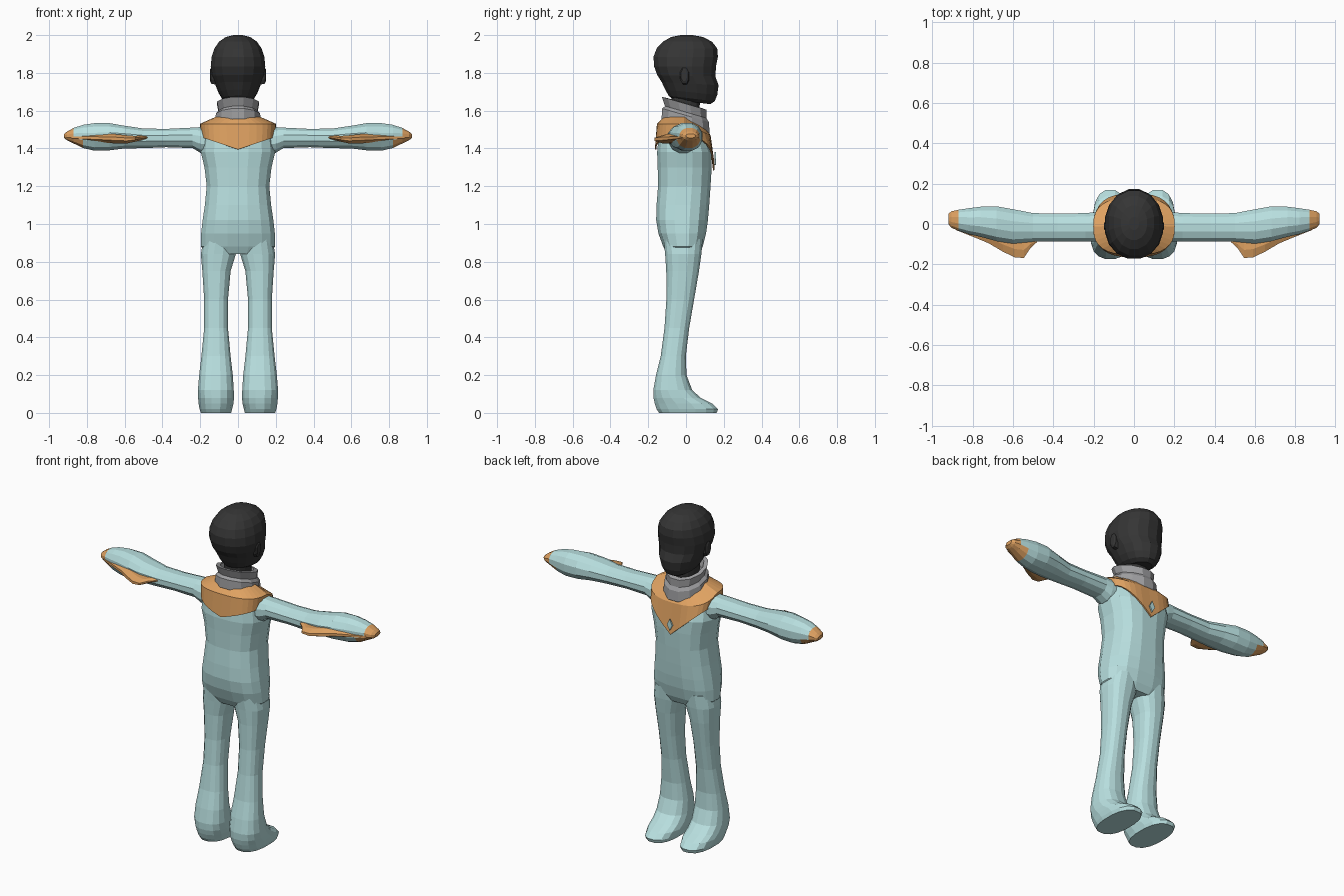
import bpy
import bmesh
from math import cos, sin, pi
from mathutils import Vector

# Remove the default cube
cube = bpy.data.objects.get("Cube")
if cube:
    bpy.data.objects.remove(cube, do_unlink=True)


def make_material(name, colour):
    mat = bpy.data.materials.new(name)
    mat.use_nodes = True
    rgba = (*colour, 1)
    mat.diffuse_color = rgba
    mat.node_tree.nodes["Principled BSDF"].inputs["Base Color"].default_value = rgba
    return mat


pale_teal = make_material("pale teal cloth", (0.48, 0.74, 0.74))
orange = make_material("orange cloth", (0.74, 0.36, 0.12))
grey = make_material("grey collar", (0.34, 0.34, 0.35))
charcoal = make_material("charcoal head", (0.035, 0.035, 0.035))


def rounded(angle, power):
    """Point on a unit superellipse."""
    def bulge(v):
        return (abs(v) ** (2 / power)) * (1 if v >= 0 else -1)
    return bulge(cos(angle)), bulge(sin(angle))


def skin(name, rings, materials, side=1, closed=True, colour_rule=None):
    """Bridge equal-length rings of points into one mesh object."""
    bm = bmesh.new()
    loops = [[bm.verts.new((p[0] * side, p[1], p[2])) for p in ring] for ring in rings]
    count = len(loops[0])
    for low, high in zip(loops, loops[1:]):
        for i in range(count):
            j = (i + 1) % count
            bm.faces.new((low[i], low[j], high[j], high[i]))
    if closed:
        bm.faces.new(loops[0])
        bm.faces.new(loops[-1])
    bmesh.ops.recalc_face_normals(bm, faces=bm.faces)
    if colour_rule:
        for face in bm.faces:
            face.material_index = colour_rule(face)
    mesh = bpy.data.meshes.new(name)
    bm.to_mesh(mesh)
    bm.free()
    for mat in materials:
        mesh.materials.append(mat)
    obj = bpy.data.objects.new(name, mesh)
    bpy.context.collection.objects.link(obj)
    return obj


def upright_ring(z, x0, x1, y0, y1, tilt=0, sides=16, power=2.4):
    """Horizontal section; tilt lowers its +y edge."""
    ring = []
    for i in range(sides):
        u, v = rounded(2 * pi * (i + 0.5) / sides, power)
        y = (y0 + y1) / 2 + v * (y1 - y0) / 2
        ring.append(((x0 + x1) / 2 + u * (x1 - x0) / 2, y, z - tilt * y))
    return ring


def sideways_ring(x, y0, y1, z0, z1, sides=12, power=2.2):
    """Section across an arm."""
    ring = []
    for i in range(sides):
        u, v = rounded(2 * pi * (i + 0.5) / sides, power)
        ring.append((x, (y0 + y1) / 2 + u * (y1 - y0) / 2, (z0 + z1) / 2 + v * (z1 - z0) / 2))
    return ring


def centred(profile, **options):
    return [upright_ring(z, -w, w, y0, y1, *rest, **options) for z, w, y0, y1, *rest in profile]


# Torso: height, half width, y extent
torso = [(.84, .16, -.1, .07), (.88, .198, -.122, .09), (.95, .198, -.148, .108),
         (1.02, .19, -.16, .118), (1.1, .178, -.158, .125), (1.2, .168, -.15, .132),
         (1.3, .18, -.152, .138), (1.38, .2, -.155, .138), (1.45, .192, -.148, .115),
         (1.5, .175, -.12, .08), (1.56, .09, -.09, .06)]
skin("torso", centred(torso, power=2.6), [pale_teal])

# Legs with flared cuffs and toes towards +y
leg = [(0, .035, .198, -.145, .165), (.02, .03, .205, -.158, .172), (.05, .022, .21, -.168, .14),
       (.08, .02, .213, -.174, .08), (.12, .021, .214, -.175, .035), (.2, .026, .207, -.16, .004),
       (.3, .038, .195, -.135, 0), (.45, .052, .18, -.115, .018), (.6, .052, .18, -.105, .044),
       (.75, .038, .19, -.106, .07), (.84, .01, .198, -.112, .083), (.92, .005, .185, -.12, .09)]

# Arms: x position, y extent, z extent
arm = [(.12, -.09, .06, 1.37, 1.51), (.2, -.09, .06, 1.375, 1.515), (.24, -.088, .056, 1.4, 1.512),
       (.38, -.088, .054, 1.405, 1.505), (.5, -.09, .056, 1.4, 1.507), (.6, -.1, .076, 1.398, 1.522),
       (.68, -.088, .09, 1.388, 1.536), (.76, -.066, .088, 1.386, 1.536),
       (.82, -.052, .08, 1.4, 1.527), (.87, -.035, .072, 1.425, 1.51),
       (.905, -.02, .064, 1.442, 1.49), (.92, 0, .05, 1.455, 1.478)]

# Swept-back thumb flap, pressed into the forearm
flap = [(.48, -.09, -.07, 1.452, 1.464), (.515, -.125, -.05, 1.442, 1.47),
        (.545, -.174, -.04, 1.434, 1.468), (.59, -.172, -.03, 1.424, 1.472),
        (.65, -.142, -.02, 1.424, 1.478), (.72, -.1, 0, 1.43, 1.478),
        (.8, -.066, .02, 1.436, 1.476), (.88, -.034, .04, 1.442, 1.474)]


def hand_colour(face):
    """Orange fingertips, reaching further along the palm underneath."""
    middle = face.calc_center_median()
    reach = .82 if face.normal.z < -.3 else .865
    return 1 if abs(middle.x) > reach else 0


for side, label in ((1, "left"), (-1, "right")):
    skin(label + "_leg", [upright_ring(*r) for r in leg], [pale_teal], side)
    skin(label + "_arm", [sideways_ring(*r) for r in arm], [pale_teal, orange], side,
         colour_rule=hand_colour)
    skin(label + "_thumb_flap", [sideways_ring(*r, sides=8, power=1.7) for r in flap],
         [orange], side)

# Neckerchief: neck edge, shoulder edge, then a hem dipping to a point
neck, shoulder, hem = [], [], []
steps = 32
for i in range(steps):
    angle = 2 * pi * i / steps
    u, v = rounded(angle, 2.7)
    front = max(v, 0)
    neck.append((.1 * cos(angle), .1 * sin(angle) - .01, 1.575 - .05 * front))
    shoulder.append((.202 * u, .142 * v - .012, 1.53 - .06 * front))
    low, rise = (1.285, .175) if v > 0 else (1.395, .065)
    hem.append((.196 * u, .158 * v - .007, low + rise * abs(u)))
kerchief = skin("neckerchief", [neck, shoulder, hem], [orange], closed=False)
thickness = kerchief.modifiers.new("thickness", "SOLIDIFY")
thickness.thickness = .008

# Little diamond opening near the front point
diamond = [(-.018, 1.345), (0, 1.312), (.018, 1.345), (0, 1.38)]
skin("neckerchief_diamond", [[(x, y, z) for x, z in diamond] for y in (.15, .158)], [pale_teal])

# Two-tier collar, tilted forwards, open at the top
collar = [(1.49, .112, -.12, .115, .29), (1.52, .127, -.134, .13, .29),
          (1.575, .121, -.13, .125, .29), (1.592, .105, -.115, .112, .29),
          (1.636, .115, -.132, .112, .29), (1.638, .092, -.108, .09, .29),
          (1.6, .08, -.095, .08, .29)]
skin("collar", centred(collar, sides=12, power=2), [grey])

# Neck and head, with the jaw reaching towards +y
skin("neck", centred([(1.56, .068, -.08, .07), (1.7, .068, -.08, .08)], sides=12), [charcoal])
head = [(1.65, .06, -.07, .13, .12), (1.668, .085, -.094, .154, .12), (1.7, .105, -.112, .168, .1),
        (1.745, .124, -.132, .175, .06), (1.785, .138, -.155, .158, .02),
        (1.835, .147, -.172, .162), (1.885, .142, -.175, .172), (1.93, .127, -.158, .168),
        (1.965, .102, -.125, .14), (1.99, .066, -.08, .092), (2, .025, -.03, .035)]
skin("head", centred(head, power=2.15), [charcoal])

# Ears
for side, label in ((1, "left"), (-1, "right")):
    ear = [(.12, -.03, .02, 1.735, 1.825), (.142, -.034, .016, 1.74, 1.83),
           (.148, -.028, .006, 1.755, 1.82)]
    skin(label + "_ear", [sideways_ring(*r, sides=8) for r in ear], [charcoal], side)
